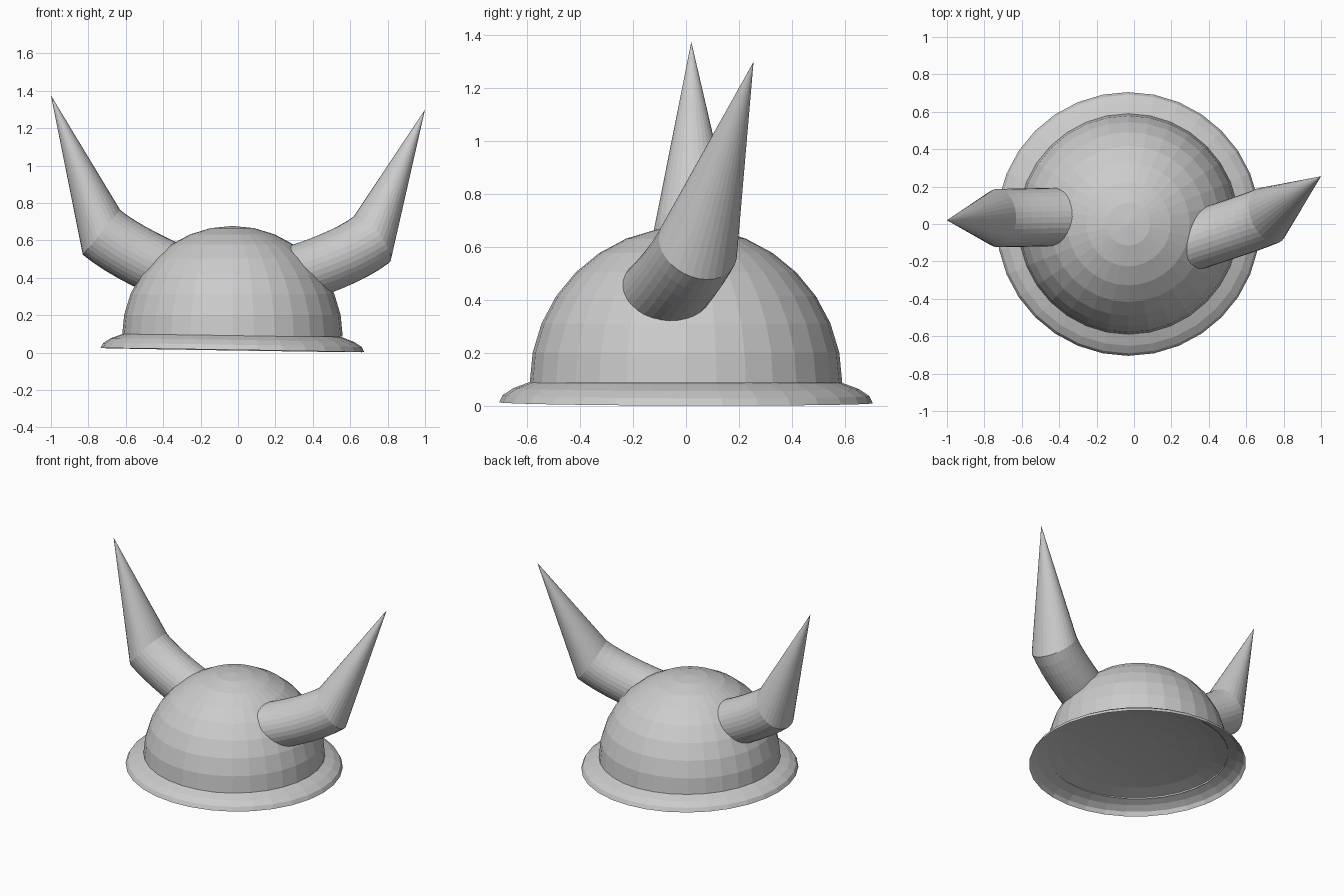
import bpy, bmesh, math
from mathutils import Vector, Matrix
from mathutils.geometry import interpolate_bezier

cube = bpy.data.objects.get("Cube")
if cube:
    bpy.data.objects.remove(cube, do_unlink=True)

SIDES = 32
CENTRE_X = -0.03
grey = bpy.data.materials.new("plain_grey")
grey.use_nodes = True
colour = (0.6, 0.6, 0.6, 1)
grey.diffuse_color = colour
grey.node_tree.nodes["Principled BSDF"].inputs["Base Color"].default_value = colour


def finish(bm, name):
    mesh = bpy.data.meshes.new(name)
    bm.to_mesh(mesh)
    bm.free()
    mesh.materials.append(grey)
    obj = bpy.data.objects.new(name, mesh)
    bpy.context.collection.objects.link(obj)
    return obj


def ring(bm, centre, normal, radius):
    """Circle of vertices facing along the normal."""
    n = Vector(normal).normalized()
    up = Vector((0, 0, 1)) if abs(n.z) < 0.99 else Vector((1, 0, 0))
    u = up.cross(n).normalized()
    v = n.cross(u)
    angles = [2 * math.pi * i / SIDES for i in range(SIDES)]
    return [bm.verts.new(Vector(centre) + radius * (u * math.cos(a) + v * math.sin(a)))
            for a in angles]


def loft(bm, sections, tip):
    """Skin a row of circles and close the far end to a point."""
    rings = [ring(bm, *s) for s in sections]
    point = bm.verts.new(tip)
    for i in range(SIDES):
        j = (i + 1) % SIDES
        for low, high in zip(rings, rings[1:]):
            bm.faces.new((low[i], low[j], high[j], high[i]))
        bm.faces.new((rings[-1][i], rings[-1][j], point))


def half_ball(name, radius, height):
    """Hemisphere, open underneath, squashed to the given height."""
    bm = bmesh.new()
    steps = [math.pi / 16 * i for i in range(8)]
    loft(bm, [((0, 0, height * math.sin(a)), (0, 0, 1), radius * math.cos(a))
              for a in steps], (0, 0, height))
    return finish(bm, name)


# Dome
dome = half_ball("dome", 0.59, 0.59)
dome.location = (CENTRE_X, 0, 0.087)

# Flat, slightly tilted brim that runs on under the dome
brim = half_ball("brim", 0.705, 0.14)
brim.matrix_world = (Matrix.Translation((CENTRE_X, 0, 0.013))
                     @ Matrix.Rotation(math.radians(0.9), 4, 'Y')
                     @ Matrix.Rotation(math.radians(-0.15), 4, 'X'))


# Horn: curved tube running into a pointed cone
def horn(name, root, root_dir, bend, bend_dir, tip, radius=0.156):
    root, bend = Vector(root), Vector(bend)
    d0, d1 = Vector(root_dir).normalized(), Vector(bend_dir).normalized()
    path = interpolate_bezier(root, root + d0 * 0.17, bend - d1 * 0.15, bend, 9)
    sections = [(path[0], d0, radius)]
    for before, here, after in zip(path, path[1:], path[2:]):
        sections.append((here, after - before, radius))
    sections.append((path[-1], d1, radius))
    bm = bmesh.new()
    loft(bm, sections, tip)
    finish(bm, name)


horn("right_horn", (-0.25, 0.04, 0.385), (-0.92, 0, 0.38),
     (-0.73, 0.032, 0.643), (-0.77, 0, 0.64), (-1, 0.02, 1.375))
horn("left_horn", (0.25, -0.115, 0.4), (0.9, 0.31, 0.27),
     (0.715, 0.045, 0.605), (0.75, 0.32, 0.58), (1, 0.255, 1.3))
